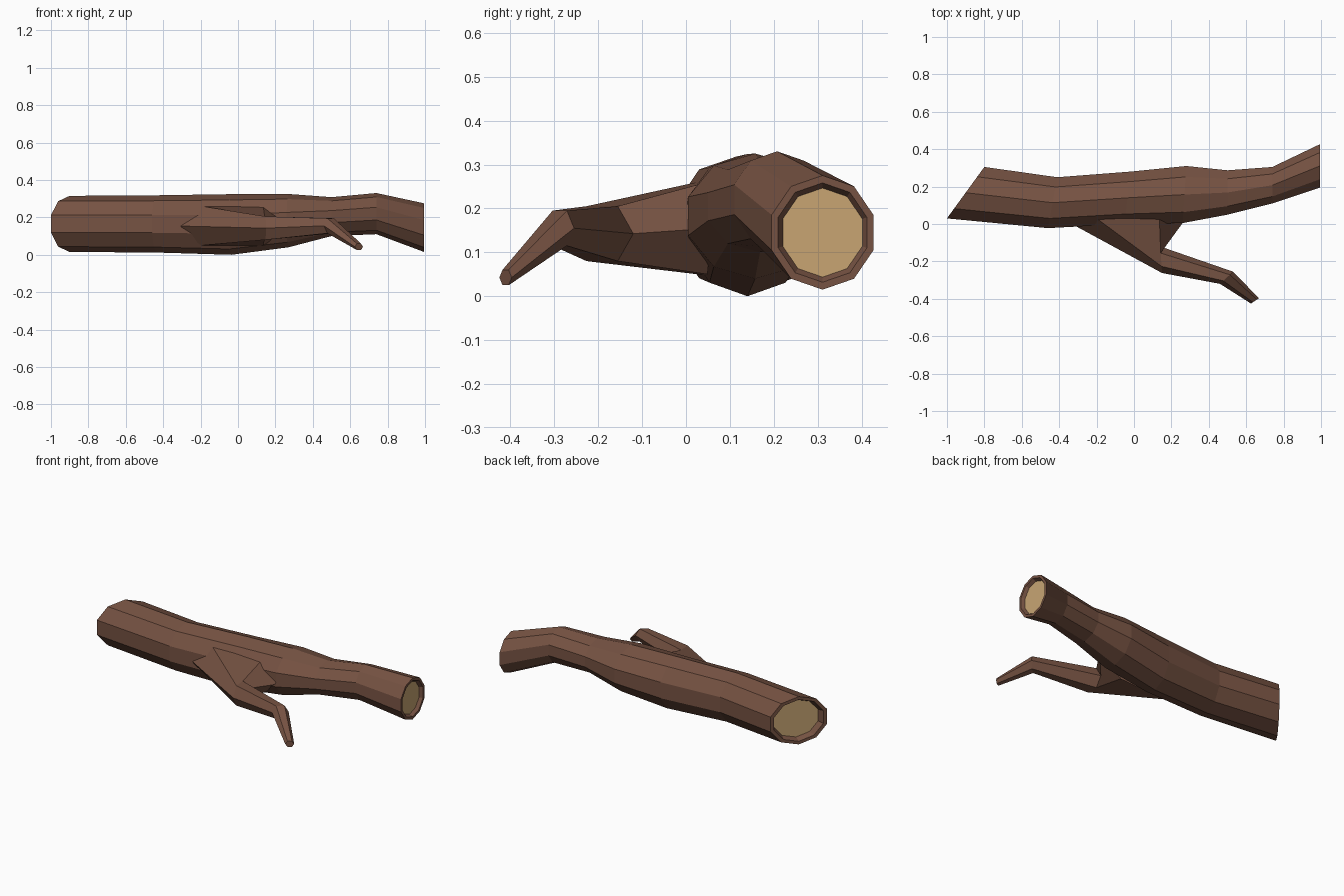
import bpy, bmesh, math
from mathutils import Vector

if "Cube" in bpy.data.objects:
    bpy.data.objects.remove(bpy.data.objects["Cube"])


def material(name, rgb):
    m = bpy.data.materials.new(name)
    m.diffuse_color = (*rgb, 1)
    m.use_nodes = True
    m.node_tree.nodes["Principled BSDF"].inputs["Base Color"].default_value = m.diffuse_color
    return m


bark = material("bark brown", (0.181, 0.085, 0.055))
wood = material("cut wood tan", (0.578, 0.376, 0.171))


def ring(bm, a, b, lo, hi, sides, phase):
    """Upright section between plan points a (front) and b (back), heights lo to hi."""
    c = Vector(((a[0] + b[0]) / 2, (a[1] + b[1]) / 2, (lo + hi) / 2))
    h = Vector(((b[0] - a[0]) / 2, (b[1] - a[1]) / 2, 0))
    ang = [phase + i * math.tau / sides for i in range(sides)]
    mc = max(abs(math.cos(t)) for t in ang)
    ms = max(abs(math.sin(t)) for t in ang)
    return [bm.verts.new(c + h * math.cos(t) / mc
                         + Vector((0, 0, (hi - lo) / 2 * math.sin(t) / ms))) for t in ang]


def bridge(bm, r, s):
    n = len(r)
    for i in range(n):
        bm.faces.new((r[i], r[(i + 1) % n], s[(i + 1) % n], s[i]))


def cut_end(bm, r, inward):
    """Bark rim, then a shallow recess closed by the pale cut face."""
    c = sum((v.co for v in r), Vector()) / len(r)
    rim = [bm.verts.new(c + (v.co - c) * 0.87) for v in r]
    floor = [bm.verts.new(c + (v.co - c) * 0.78 + inward) for v in r]
    bridge(bm, r, rim)
    bridge(bm, rim, floor)
    bm.faces.new(floor).material_index = 1


def finish(bm, name):
    bmesh.ops.recalc_face_normals(bm, faces=bm.faces[:])
    me = bpy.data.meshes.new(name)
    bm.to_mesh(me)
    bm.free()
    me.materials.append(bark)
    me.materials.append(wood)
    ob = bpy.data.objects.new(name, me)
    bpy.context.collection.objects.link(ob)
    return ob


# Trunk: front plan point, back plan point, bottom, top
trunk = [
    ((-1.00, 0.03), (-0.80, 0.305), 0.015, 0.315),
    ((-0.46, -0.022), (-0.41, 0.25), 0.012, 0.318),
    ((-0.05, 0.0), (-0.02, 0.28), 0.0, 0.324),
    ((0.26, 0.005), (0.28, 0.31), 0.04, 0.325),
    ((0.50, 0.05), (0.50, 0.287), 0.10, 0.308),
    ((0.74, 0.11), (0.74, 0.305), 0.11, 0.33),
    ((0.995, 0.195), (0.995, 0.427), 0.015, 0.275),
]
bm = bmesh.new()
rings = [ring(bm, *s, 10, math.radians(18)) for s in trunk]
for r, s in zip(rings, rings[1:]):
    bridge(bm, r, s)
cut_end(bm, rings[0], Vector((0.03, -0.015, 0)))
cut_end(bm, rings[-1], Vector((-0.02, 0, 0)))
finish(bm, "trunk")

# Side branch, flaring out of the trunk and bending down at the tip
branch = [
    ((-0.36, 0.015), (0.30, 0.06), 0.05, 0.26),
    ((0.15, -0.262), (0.14, -0.12), 0.08, 0.205),
    ((0.46, -0.32), (0.53, -0.255), 0.115, 0.195),
    ((0.625, -0.425), (0.668, -0.397), 0.025, 0.06),
]
bm = bmesh.new()
rings = [ring(bm, *s, 6, 0) for s in branch]
for r, s in zip(rings, rings[1:]):
    bridge(bm, r, s)
bm.faces.new(rings[-1])
finish(bm, "side_branch")
